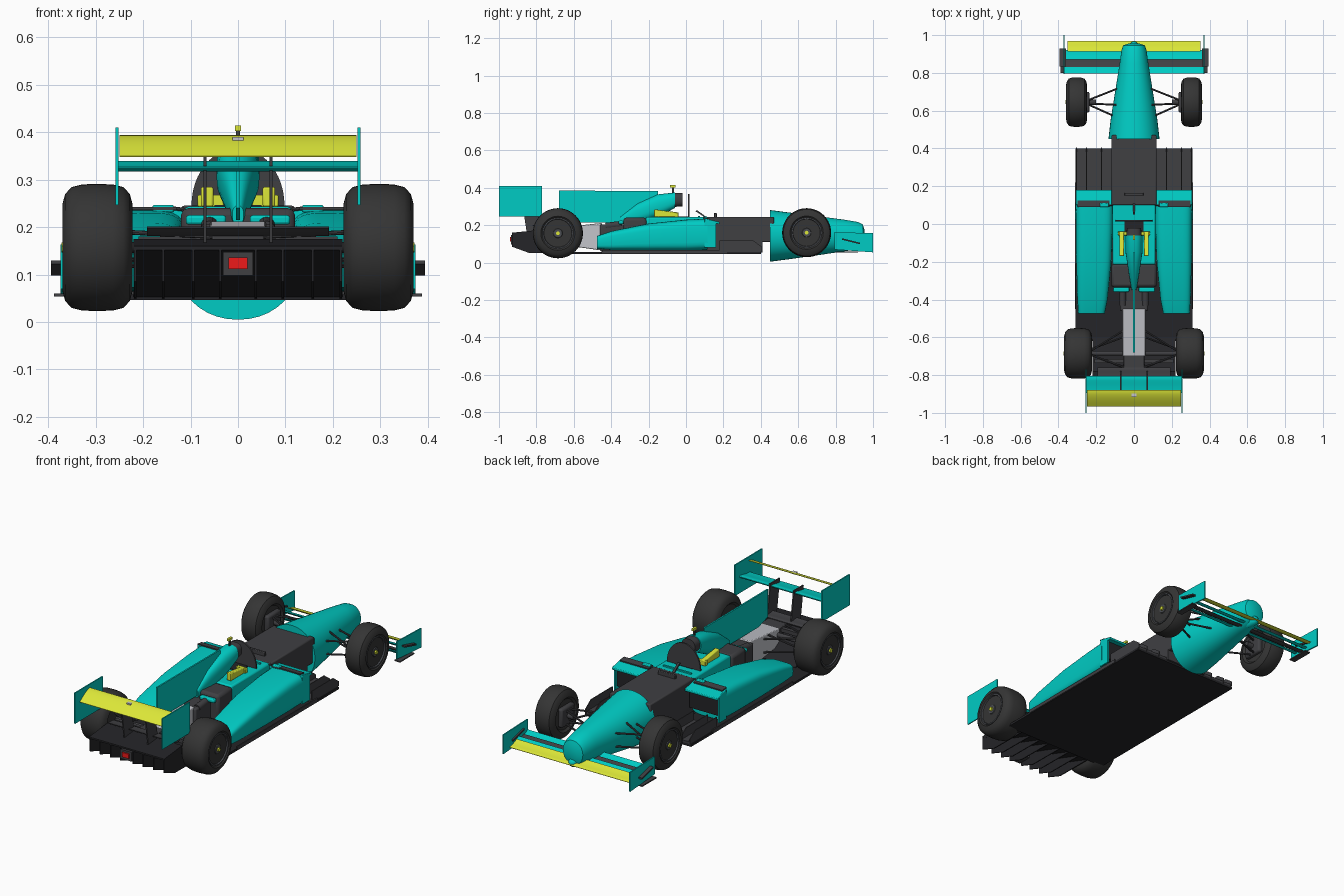
import bpy, bmesh, math
from mathutils import Vector

def mat(name, r, g, b):
    m = bpy.data.materials.new(name)
    m.diffuse_color = (r, g, b, 1)
    return m

TEAL = mat("teal", 0.0, 0.60, 0.55)
YEL = mat("yellow", 0.72, 0.80, 0.04)
DARK = mat("carbon", 0.05, 0.05, 0.055)
BLACK = mat("floor_black", 0.018, 0.018, 0.021)
TYRE = mat("tyre", 0.035, 0.035, 0.035)
RIM = mat("rim", 0.07, 0.075, 0.085)
RED = mat("red", 0.85, 0.01, 0.01)
GREY = mat("light_grey", 0.55, 0.56, 0.6)

def finish(name, bm, m, mirror=False, bevel=0, smooth=True):
    bmesh.ops.recalc_face_normals(bm, faces=bm.faces)
    me = bpy.data.meshes.new(name)
    bm.to_mesh(me)
    bm.free()
    ob = bpy.data.objects.new(name, me)
    bpy.context.collection.objects.link(ob)
    me.materials.append(m)
    if bevel:
        b = ob.modifiers.new("bevel", 'BEVEL')
        b.width, b.segments = bevel, 2
    if mirror:
        ob.modifiers.new("mirror", 'MIRROR').use_mirror_merge = False
    if smooth:
        bpy.ops.object.select_all(action='DESELECT')
        ob.select_set(True)
        bpy.context.view_layer.objects.active = ob
        bpy.ops.object.shade_smooth_by_angle(angle=math.radians(35))
    return ob

def skin(name, rings, m, mirror=False, bevel=0, cap=True):
    """Join rings of points into a tube."""
    bm = bmesh.new()
    vs = [[bm.verts.new(p) for p in r] for r in rings]
    n = len(vs[0])
    for a, b in zip(vs, vs[1:]):
        for i in range(n):
            bm.faces.new((a[i], a[(i + 1) % n], b[(i + 1) % n], b[i]))
    if cap:
        bm.faces.new(vs[0])
        bm.faces.new(vs[-1])
    return finish(name, bm, m, mirror, bevel)

def prism(name, pts, x0, x1, m, mirror=False, bevel=0):
    """Side profile (y, z) pulled from x0 to x1."""
    return skin(name, [[(x, y, z) for y, z in pts] for x in (x0, x1)], m, mirror, bevel)

def box(name, x0, x1, y0, y1, z0, z1, m, mirror=False, bevel=0):
    return prism(name, [(y0, z0), (y1, z0), (y1, z1), (y0, z1)], x0, x1, m, mirror, bevel)

def loft(name, secs, m, power=1.0, mirror=False, n=32):
    """Sections (y, cx, cz, half width, half height); power < 1 squares the oval."""
    def p(v):
        return math.copysign(abs(v) ** power, v)
    ang = [2 * math.pi * i / n for i in range(n)]
    return skin(name, [[(cx + w * p(math.cos(a)), y, cz + h * p(math.sin(a))) for a in ang]
                       for y, cx, cz, w, h in secs], m, mirror)

def rod(name, a, b, r, m, mirror=True, n=8):
    a, b = Vector(a), Vector(b)
    d = (b - a).normalized()
    u = d.orthogonal().normalized()
    v = d.cross(u)
    ring = [(u * math.cos(t) + v * math.sin(t)) * r for t in [2 * math.pi * i / n for i in range(n)]]
    return skin(name, [[c + o for o in ring] for c in (a, b)], m, mirror)

def lathe(name, prof, cy, cz, m, n=48):
    """Profile (x, radius) turned about a sideways axle, mirrored to both sides."""
    return skin(name, [[(x, cy + r * math.cos(2 * math.pi * i / n), cz + r * math.sin(2 * math.pi * i / n))
                        for i in range(n)] for x, r in prof], m, True)

def foil(name, y0, z0, y1, z1, x, m, t=0.008, camber=0.005):
    """Thin curved wing element from leading to trailing edge."""
    top, bot = [], []
    for i in range(9):
        s = i / 8
        y, z = y0 + (y1 - y0) * s, z0 + (z1 - z0) * s - camber * math.sin(math.pi * s)
        h = t * (0.12 + 0.5 * math.sin(math.pi * s ** 0.6))
        top.append((y, z + h))
        bot.append((y, z - h))
    return prism(name, top + bot[::-1], -x, x, m)

# Wheels
def wheel(tag, x0, x1, cy, cz, r):
    w = x1 - x0
    lathe(tag + "_tyre", [(x0 + 0.01, 0.6 * r), (x0, 0.68 * r), (x0 + 0.04 * w, 0.84 * r), (x0 + 0.13 * w, 0.95 * r),
          (x0 + 0.28 * w, 0.99 * r), (x0 + 0.5 * w, r), (x1 - 0.28 * w, 0.99 * r), (x1 - 0.13 * w, 0.95 * r),
          (x1 - 0.04 * w, 0.84 * r), (x1, 0.68 * r), (x1 - 0.01, 0.6 * r)], cy, cz, TYRE)
    lathe(tag + "_rim", [(x0 + 0.012, 0.62 * r), (x1 - 0.004, 0.62 * r), (x1 - 0.003, 0.57 * r), (x1 - 0.012, 0.55 * r),
          (x1 - 0.014, 0.2 * r), (x1 - 0.006, 0.17 * r), (x1 - 0.006, 0.08 * r)], cy, cz, RIM)
    rod(tag + "_hub_nut", (x1 - 0.01, cy, cz), (x1 + 0.002, cy, cz), 0.011, YEL, n=6)
    for i in range(5):
        a = 2 * math.pi * i / 5 + 0.3
        y, z = cy + 0.36 * r * math.cos(a), cz + 0.36 * r * math.sin(a)
        rod(tag + "_rim_hole", (x1 - 0.02, y, z), (x1 - 0.012, y, z), 0.008, BLACK)

wheel("front_wheel", 0.248, 0.36, 0.645, 0.16, 0.131)
wheel("rear_wheel", 0.222, 0.37, -0.685, 0.157, 0.134)

# Nose cone and tip
loft("nose", [(0.45, 0, 0.143, 0.135, 0.138), (0.55, 0, 0.143, 0.124, 0.125), (0.7, 0, 0.144, 0.100, 0.105),
              (0.85, 0, 0.145, 0.076, 0.084), (0.92, 0, 0.144, 0.066, 0.073), (0.945, 0, 0.143, 0.058, 0.062),
              (0.955, 0, 0.142, 0.03, 0.032)], TEAL, 0.95, n=40)
loft("nose_tip", [(0.90, 0, 0.09, 0.026, 0.026), (0.945, 0, 0.09, 0.025, 0.025), (0.96, 0, 0.09, 0.016, 0.016),
                  (0.966, 0, 0.09, 0.005, 0.005)], TEAL, n=20)

# Front wing
foil("front_wing_lip", 0.97, 0.084, 0.912, 0.106, 0.352, YEL)
foil("front_wing_main", 0.92, 0.082, 0.872, 0.102, 0.37, TEAL)
foil("front_wing_dark_flap", 0.89, 0.075, 0.83, 0.097, 0.37, DARK)
foil("front_wing_rear_flap", 0.842, 0.085, 0.797, 0.108, 0.37, TEAL)
prism("front_endplate", [(0.795, 0.07), (1.0, 0.055), (1.0, 0.157), (0.795, 0.163)], 0.368, 0.374, TEAL, True)
prism("endplate_slot", [(0.835, 0.122), (0.93, 0.098), (0.93, 0.106), (0.835, 0.130)], 0.36, 0.394, DARK, True)
box("endplate_foot", 0.355, 0.388, 0.80, 0.92, 0.054, 0.060, DARK, True)

# Monocoque and cockpit
box("monocoque", -0.12, 0.12, 0.1, 0.47, 0.11, 0.245, DARK, bevel=0.006)
box("lower_tub", -0.12, 0.12, -0.33, 0.41, 0.055, 0.13, DARK)
box("cockpit_body", -0.113, 0.113, -0.215, 0.17, 0.1, 0.243, TEAL, bevel=0.008)
box("engine_shoulder", -0.12, 0.12, -0.335, -0.21, 0.1, 0.24, DARK, bevel=0.015)
box("cockpit_opening", -0.05, 0.05, -0.06, 0.02, 0.235, 0.247, BLACK)
box("dash_bulge", -0.05, 0.05, 0.15, 0.165, 0.24, 0.265, DARK, bevel=0.003)
box("dash_strip", -0.082, 0.082, 0.065, 0.075, 0.24, 0.25, TEAL)
prism("dash_stay", [(0.05, 0.275), (0.10, 0.243), (0.11, 0.243), (0.06, 0.28)], -0.006, 0.006, DARK)
prism("headrest_pad", [(-0.17, 0.243), (-0.05, 0.243), (-0.04, 0.268), (-0.17, 0.285)], 0.052, 0.078, YEL, True, 0.004)
box("headrest_front", 0.03, 0.085, -0.06, -0.04, 0.243, 0.268, YEL, True, 0.003)
arch = [(0.098 * math.cos(math.pi * i / 24), 0.245 + 0.122 * math.sin(math.pi * i / 24)) for i in range(25)]
skin("windscreen", [[(x, y, z) for x, z in arch] for y in (0.012, 0.02)], DARK)

# Airbox, inlet and engine cover fin
loft("airbox", [(-0.35, 0, 0.225, 0.012, 0.02), (-0.26, 0, 0.265, 0.028, 0.05), (-0.15, 0, 0.305, 0.045, 0.06),
                (-0.06, 0, 0.333, 0.045, 0.042)], TEAL, 0.8)
loft("airbox_inlet", [(-0.075, 0, 0.335, 0.04, 0.038), (-0.02, 0, 0.337, 0.038, 0.036)], DARK, 0.8)
prism("cover_fin", [(-0.68, 0.385), (-0.68, 0.24), (-0.6, 0.215), (-0.36, 0.215), (-0.25, 0.22), (-0.15, 0.3),
                    (-0.15, 0.383)], -0.004, 0.004, TEAL)
box("camera_stalk", -0.004, 0.004, -0.075, -0.065, 0.37, 0.402, DARK)
box("camera_pod", -0.006, 0.006, -0.085, -0.055, 0.402, 0.414, YEL)

# Engine and gearbox
box("engine", -0.075, 0.075, -0.46, -0.33, 0.06, 0.205, DARK, bevel=0.008)
box("engine_trim", 0.025, 0.11, -0.36, -0.335, 0.205, 0.225, TEAL, True, 0.006)
rod("exhaust", (0.06, -0.345, 0.205), (0.06, -0.43, 0.195), 0.018, DARK, n=16)
prism("gearbox", [(-0.7, 0.1), (-0.45, 0.065), (-0.45, 0.212), (-0.7, 0.185)], -0.06, 0.06, GREY, bevel=0.004)
box("gearbox_rear", -0.055, 0.055, -0.77, -0.67, 0.1, 0.185, DARK, bevel=0.004)

# Sidepods with inlets
loft("sidepod", [(-0.475, 0.225, 0.108, 0.07, 0.035), (-0.4, 0.22, 0.118, 0.08, 0.05),
                 (-0.2, 0.213, 0.137, 0.093, 0.072), (0, 0.21, 0.147, 0.098, 0.083),
                 (0.115, 0.21, 0.152, 0.1, 0.083)], TEAL, 0.45, True)
box("sidepod_inlet", 0.125, 0.3, 0.11, 0.15, 0.11, 0.21, BLACK, True)
prism("sidepod_lip", [(0.1, 0.215), (0.18, 0.205), (0.18, 0.218), (0.1, 0.236)], 0.113, 0.308, TEAL, True, 0.003)
box("sidepod_side_lip", 0.3, 0.308, 0.1, 0.16, 0.08, 0.22, TEAL, True)
prism("sidepod_fence", [(0.09, 0.236), (0.125, 0.231), (0.125, 0.237), (0.09, 0.242)], 0.13, 0.3, DARK, True)
box("mirror_pod", 0.135, 0.18, 0.09, 0.112, 0.231, 0.247, TEAL, True, 0.004)
rod("mirror_stalk", (0.1, 0.1, 0.235), (0.14, 0.1, 0.24), 0.004, DARK)

# Floor, side boards and diffuser
box("floor", -0.31, 0.31, -0.62, 0.40, 0.046, 0.058, BLACK)
box("side_board", 0.12, 0.305, 0.18, 0.40, 0.058, 0.07, DARK, True)
for x in (0.17, 0.25, 0.302):
    prism("board_fin", [(0.18, 0.06), (0.405, 0.06), (0.405, 0.085), (0.36, 0.118), (0.18, 0.118)], x, x + 0.004, DARK, True)
box("floor_edge", 0.306, 0.312, -0.45, 0.22, 0.05, 0.068, DARK, True)
prism("diffuser", [(-0.6, 0.046), (-0.93, 0.152), (-0.93, 0.16), (-0.78, 0.175), (-0.6, 0.06)], -0.22, 0.22, BLACK)
for x in (0.035, 0.092, 0.155, 0.214):
    prism("diffuser_fin", [(-0.62, 0.05), (-0.84, 0.052), (-0.93, 0.085), (-0.93, 0.156)], x, x + 0.005, BLACK, True)
box("light_housing", -0.032, 0.032, -0.935, -0.86, 0.098, 0.147, DARK)
box("rain_light", -0.02, 0.02, -0.942, -0.93, 0.112, 0.136, RED)

# Rear wing
prism("rear_endplate", [(-1.0, 0.247), (-0.77, 0.247), (-0.77, 0.41), (-1.0, 0.41)], 0.252, 0.258, TEAL, True)
foil("rear_wing_main", -0.805, 0.335, -0.895, 0.325, 0.254, TEAL, 0.014)
foil("rear_wing_flap", -0.88, 0.393, -0.965, 0.349, 0.25, YEL, 0.007, -0.004)
box("wing_sensor", -0.012, 0.012, -0.915, -0.895, 0.382, 0.39, GREY)
prism("wing_pillar", [(-0.77, 0.15), (-0.85, 0.15), (-0.88, 0.35), (-0.80, 0.35)], 0.066, 0.073, DARK, True)
foil("beam_wing", -0.76, 0.19, -0.82, 0.2, 0.192, DARK, 0.012)
box("rear_crash_beam", -0.21, 0.21, -0.735, -0.715, 0.16, 0.18, DARK)

# Suspension arms
for z in (0.12, 0.19):
    for y in (0.56, 0.72):
        rod("front_arm", (0.08, y, z - 0.01), (0.27, 0.645, z), 0.005, DARK)
    for y in (-0.56, -0.76):
        rod("rear_arm", (0.05, y, z - 0.01), (0.25, -0.685, z), 0.005, DARK)
rod("front_pushrod", (0.08, 0.63, 0.21), (0.27, 0.64, 0.12), 0.005, DARK)
rod("rear_pushrod", (0.06, -0.6, 0.19), (0.25, -0.67, 0.12), 0.005, DARK)
rod("front_axle", (0.20, 0.645, 0.16), (0.35, 0.645, 0.16), 0.014, DARK, n=16)
rod("rear_axle", (0.05, -0.685, 0.157), (0.36, -0.685, 0.157), 0.012, DARK, n=16)
box("front_brake_duct", 0.235, 0.265, 0.59, 0.7, 0.11, 0.21, DARK, True, 0.01)
